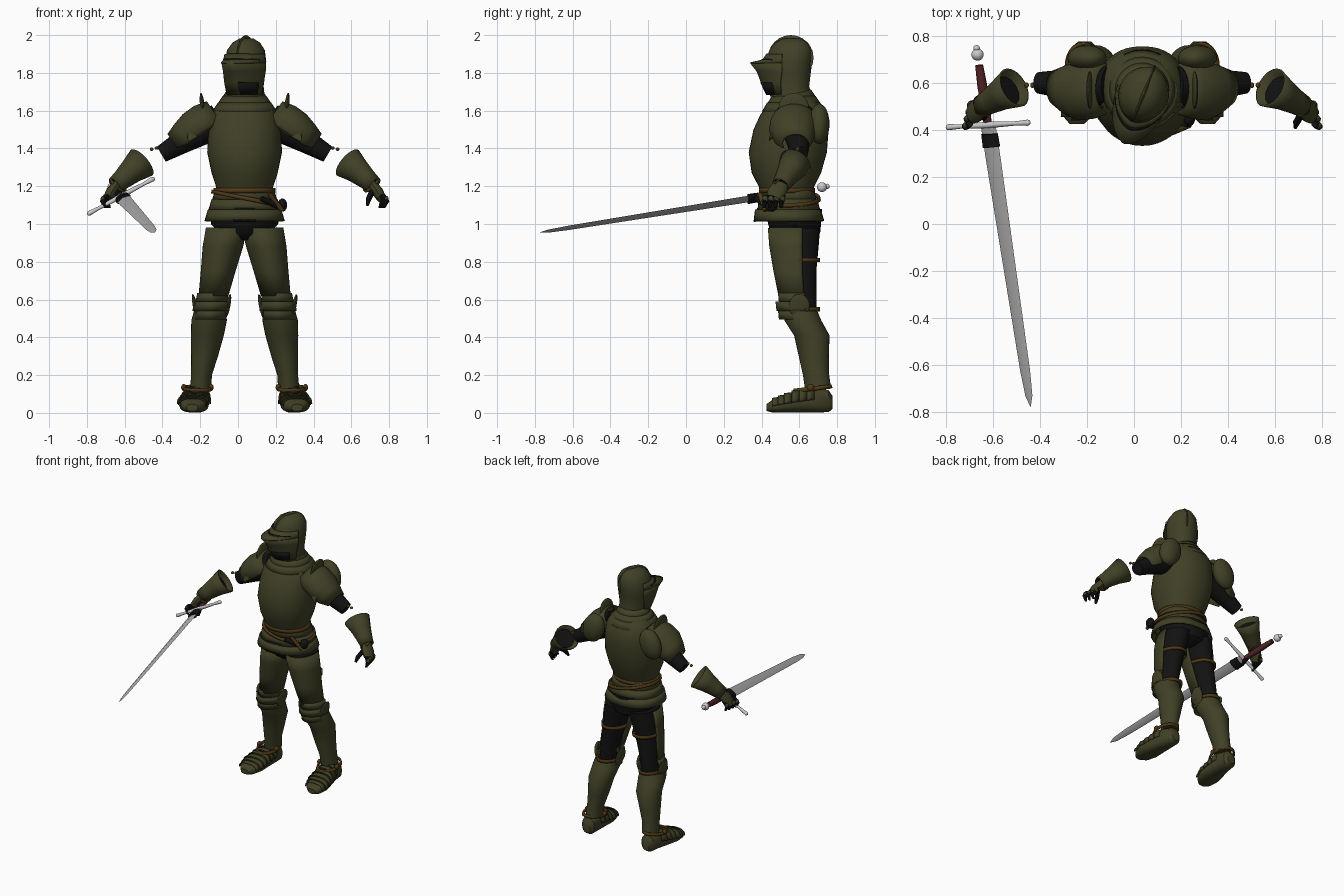
import bpy, bmesh, math
from mathutils import Vector, Matrix

cube = bpy.data.objects.get("Cube")
if cube:
    bpy.data.objects.remove(cube, do_unlink=True)

CX = 0.035  # body centre line


def material(name, r, g, b):
    m = bpy.data.materials.new(name)
    m.use_nodes = True
    m.diffuse_color = (r, g, b, 1)
    m.node_tree.nodes["Principled BSDF"].inputs["Base Color"].default_value = (r, g, b, 1)
    return m


OLIVE = material("olive_plate", 0.052, 0.052, 0.02)
BLACK = material("black_cloth", 0.006, 0.006, 0.006)
BROWN = material("brown_leather", 0.08, 0.04, 0.008)
STEEL = material("blade_steel", 0.42, 0.42, 0.42)
BRIGHT = material("bright_steel", 0.6, 0.6, 0.6)
RED = material("red_grip", 0.09, 0.018, 0.018)
X, Y, Z = Vector((1, 0, 0)), Vector((0, 1, 0)), Vector((0, 0, 1))


def finish(name, bm, mat, both=False, thick=0, angle=40):
    """Turn a bmesh into one object, or a left and right pair."""
    bmesh.ops.recalc_face_normals(bm, faces=bm.faces)
    for side in (("left_", "right_") if both else ("",)):
        me = bpy.data.meshes.new(side + name)
        bm.to_mesh(me)
        if side == "right_":
            me.transform(Matrix.Diagonal((-1, 1, 1, 1)))
            me.flip_normals()
        me.materials.append(mat)
        me.shade_smooth()
        me.set_sharp_from_angle(angle=math.radians(angle))
        ob = bpy.data.objects.new(side + name, me)
        ob.location.x = CX
        bpy.context.collection.objects.link(ob)
        if thick:
            mod = ob.modifiers.new("thickness", "SOLIDIFY")
            mod.thickness, mod.offset = thick, 0
    bm.free()


def loft(name, rows, mat, u=X, v=Y, arc=None, n=28, e=1.0, keel=0, thick=0,
         both=False, move=None, grow=0):
    """Skin elliptic rings (x, y, z, ru, rv); an arc makes an open shell."""
    bm, rings = bmesh.new(), []
    a0, a1 = arc or (0, 360)
    for x, y, z, ru, rv in rows:
        ring = []
        for i in range(n if not arc else n + 1):
            t = math.radians(a0 + (a1 - a0) * i / n)
            c, s = math.cos(t), math.sin(t)
            k = 1 + keel * max(0, -s) ** 12
            p = Vector((x, y, z)) + u * (ru + grow) * math.copysign(abs(c) ** e, c)
            p += v * (rv + grow) * math.copysign(abs(s) ** e, s) * k
            ring.append(bm.verts.new(move @ p if move else p))
        rings.append(ring)
    for lo, hi in zip(rings, rings[1:]):
        for i in range(n):
            j = (i + 1) % len(lo)
            bm.faces.new((lo[i], lo[j], hi[j], hi[i]))
    if not arc and not thick:
        bm.faces.new(rings[0])
        bm.faces.new(rings[-1])
    finish(name, bm, mat, both, thick)


def tube(name, rows, mat, both=False, side=None, n=12, flat=1.0, thick=0):
    """Loft (x, y, z, radius) rows, rings square to the whole path."""
    d = (Vector(rows[-1][:3]) - Vector(rows[0][:3])).normalized()
    u = side or d.cross(Z)
    u = (u - d * u.dot(d)).normalized()
    loft(name, [(*r, r[3] * flat) for r in rows], mat, u, d.cross(u), n=n,
         both=both, thick=thick)


def blob(name, centre, radii, mat, both=False, turn=0, move=None):
    bm = bmesh.new()
    bmesh.ops.create_uvsphere(bm, u_segments=20, v_segments=12, radius=1)
    m = Matrix.Translation(centre) @ Matrix.Rotation(turn, 4, "Y") @ Matrix.Diagonal((*radii, 1))
    bmesh.ops.transform(bm, matrix=move @ m if move else m, verts=bm.verts)
    finish(name, bm, mat, both)


# Cuirass, stepped collar, skirt plates
loft("cuirass", [(0, .535, 1.16, .145, .13), (0, .535, 1.2, .152, .145),
                 (0, .535, 1.27, .175, .18), (0, .543, 1.38, .198, .203),
                 (0, .56, 1.5, .192, .195), (0, .573, 1.58, .178, .172),
                 (0, .578, 1.63, .15, .138), (0, .575, 1.66, .12, .11)],
     OLIVE, n=40, e=.88, keel=.04)
for i in range(3):
    r, z = .168 - .025 * i, 1.595 + .035 * i
    loft(f"collar_plate_{i + 1}", [(0, .572, z, r, r - .002), (0, .57, z + .045, r - .03, r - .03)],
         OLIVE, thick=.008)
for i in range(3):
    r, z = .15 + .02 * i, 1.185 - .055 * i
    loft(f"skirt_plate_{i + 1}", [(0, .54, z, r, r - .02), (0, .545, z - .06, r + .018, r - .008)],
         OLIVE, thick=.01, n=36, e=.9)
loft("skirt_notch", [(0, .545, 1.012, .212, .186), (0, .543, 1.085, .19, .164)], BLACK,
     arc=(256, 284), n=6, e=.9, thick=.006)
loft("hips", [(0, .57, 1.08, .18, .15), (0, .575, 1.0, .178, .14),
              (0, .58, .95, .13, .13), (0, .58, .915, .05, .08)], BLACK)

# Belts and hip gear
loft("waist_belt", [(0, .535, 1.165, .158, .142), (0, .535, 1.19, .158, .142)], BROWN, thick=.012)
loft("slung_belt", [(.01, .54, 1.125, .182, .168), (.01, .54, 1.145, .178, .164)], BROWN,
     u=Vector((1, 0, -.2)), thick=.012)
tube("dagger_sheath", [(.09, .375, 1.135, .014), (.19, .43, 1.09, .018)], BLACK)
blob("hip_pouch", (.2, .45, 1.1), (.025, .035, .035), BLACK)
tube("pouch_strap", [(.13, .39, 1.16, .012), (.2, .42, 1.07, .012)], BROWN)

# Helmet, turned toward the right hand
TURN = Matrix.Translation((.005, .55, 0)) @ Matrix.Rotation(math.radians(-22), 4, "Z")
loft("helmet_skull", [(0, .005, 1.675, .098, .112), (0, 0, 1.73, .094, .104),
                      (0, 0, 1.8, .104, .112), (0, 0, 1.86, .108, .12),
                      (0, .005, 1.92, .097, .117), (0, .01, 1.96, .07, .09),
                      (0, .012, 1.982, .035, .05)], OLIVE, move=TURN)
blob("helmet_comb", (0, .005, 1.88), (.014, .13, .12), OLIVE, move=TURN)
visor = [(0, -.01, 1.685, .096, .115), (0, -.01, 1.75, .105, .15),
         (0, 0, 1.81, .112, .185), (0, 0, 1.853, .114, .222)]
loft("visor", visor, OLIVE, arc=(180, 360), e=1.25, thick=.008, move=TURN)
loft("visor_brow", [visor[-1], (0, 0, 1.868, .113, .15), (0, 0, 1.9, .108, .126)], OLIVE,
     arc=(180, 360), e=1.1, thick=.006, move=TURN)
loft("eye_slit", [(0, 0, 1.866, .115, .162), (0, 0, 1.874, .115, .146)], BLACK,
     arc=(205, 335), e=1.12, thick=.004, move=TURN)
loft("breath_holes", visor[:2], BLACK, arc=(285, 335), n=8, e=1.25, thick=.004,
     move=TURN, grow=.006)

# Arms
ARM_UP = Vector((.57, 0, .82))
tube("sleeve", [(.13, .59, 1.55, .09), (.22, .59, 1.505, .085), (.33, .595, 1.435, .062),
                (.44, .6, 1.37, .046)], BLACK, both=True, n=20)
for i in range(3):
    blob(f"sleeve_lace_{i + 1}", (.44 + .026 * i, .59, 1.408 - .006 * i), (.01, .012, .009),
         BROWN, both=True)
loft("shoulder_plate", [(.15, .575, 1.575, .1, .085), (.21, .57, 1.54, .118, .098),
                        (.27, .565, 1.5, .12, .095), (.32, .57, 1.455, .1, .085),
                        (.37, .58, 1.425, .07, .06)],
     OLIVE, u=Y, v=ARM_UP, arc=(-25, 205), thick=.01, both=True)
loft("shoulder_front_point", [(.2, .5, 1.55, .07, .04), (.25, .475, 1.5, .05, .035),
                              (.29, .44, 1.45, .012, .01)], OLIVE, u=X, v=Z, both=True)
blob("shoulder_back_plate", (.235, .705, 1.53), (.08, .055, .11), OLIVE, True, turn=-.35)
blob("shoulder_fin", (.222, .57, 1.615), (.013, .08, .08), OLIVE, True, turn=.12)

# Gauntlets and hands
tube("gauntlet_cuff", [(.545, .58, 1.325, .085), (.6, .55, 1.28, .064),
                       (.65, .52, 1.235, .05), (.685, .5, 1.205, .043)],
     OLIVE, both=True, n=20, thick=.008)
tube("forearm_lining", [(.57, .567, 1.305, .066), (.68, .5, 1.21, .036)], BLACK, both=True)
loft("wrist_strap", [(.665, .51, 1.215, .05, .046), (.675, .505, 1.205, .05, .046)], BROWN,
     u=Vector((.7, .1, .7)), v=Vector((.3, -.9, -.2)), thick=.008, both=True)
tube("hand_plate", [(.675, .505, 1.21, .042), (.705, .48, 1.17, .05), (.725, .465, 1.135, .042)],
     OLIVE, both=True, side=Y, flat=.6)
for i in range(4):
    y, x = .515 - .03 * i, .712 + .007 * i
    tube(f"finger_{i + 1}", [(x, y, 1.155, .014), (x + .018, y - .01, 1.12, .016),
                             (x + .004, y - .012, 1.085, .008)], BLACK, both=True, n=8)
    blob(f"knuckle_plate_{i + 1}", (x + .016, y - .006, 1.13), (.014, .016, .019), OLIVE, True)
tube("thumb", [(.675, .465, 1.17, .016), (.655, .43, 1.13, .015), (.65, .41, 1.1, .008)],
     BLACK, both=True, n=8)

# Legs
thigh = [(.095, .58, .98, .093, .13), (.115, .58, .88, .09, .122), (.14, .585, .75, .075, .105),
         (.165, .598, .62, .062, .092), (.175, .605, .52, .06, .085)]
loft("thigh", thigh, BLACK, both=True)
loft("thigh_plate", thigh[:4], OLIVE, arc=(170, 375), grow=.012, thick=.01, both=True)
for i, r in enumerate(((.128, .583, .82, .09, .122), (.172, .605, .56, .075, .1))):
    low = (r[0], r[1], r[2] - .022, r[3], r[4])
    loft(f"leg_strap_{i + 1}", [r, low], BROWN, arc=(-15, 195), thick=.01, both=True)
    blob(f"strap_buckle_{i + 1}", (r[0] + r[3], r[1] + .01, r[2] - .01), (.01, .022, .018),
         BROWN, True)
for i in range(3):
    z = .635 - .045 * i
    bulge = .082 + (.012 if i == 1 else 0)
    loft(f"knee_plate_{i + 1}", [(.17 + .004 * i, .595, z, bulge - .006, bulge + .016),
                                 (.174 + .004 * i, .598, z - .05, bulge, bulge + .014)],
         OLIVE, arc=(160, 380), keel=.06, thick=.009, both=True)
for name, x, turn in (("outer", .262, .2), ("inner", .088, -.2)):
    blob(f"knee_wing_{name}", (x, .6, .565), (.012, .055, .065), OLIVE, True, turn=turn)
loft("shin", [(.183, .61, .54, .085, .085), (.188, .62, .49, .094, .096),
              (.197, .668, .41, .087, .092), (.212, .678, .3, .071, .078),
              (.228, .69, .2, .055, .068), (.233, .7, .13, .056, .068)],
     OLIVE, keel=.04, both=True)

# Feet with overlapping toe plates and spur straps
foot = [(.245, .775, .055, .028, .035), (.246, .755, .062, .05, .058), (.25, .68, .07, .058, .068),
        (.26, .6, .06, .07, .058), (.268, .52, .047, .078, .045), (.274, .455, .035, .06, .032),
        (.278, .425, .028, .03, .018)]
loft("foot", foot, OLIVE, v=Z, e=.75, both=True)
for i in range(2, 5):
    a, b = foot[i], foot[i + 1]
    mid = tuple((p + q) / 2 for p, q in zip(a, b))
    for j, (p, q) in enumerate(((a, mid), (mid, b))):
        loft(f"toe_plate_{2 * i + j - 3}", [p, (*q[:3], q[3] + .008, q[4] + .008)], OLIVE,
             v=Z, e=.75, arc=(0, 180), n=16, grow=.002, thick=.005, both=True)
loft("ankle_strap", [(.25, .67, .118, .074, .1), (.25, .67, .138, .068, .094)], BROWN,
     v=Vector((0, 1, .12)), thick=.012, both=True)
for x in (.178, .322):
    blob("ankle_stud", (x, .66, .135), (.014, .02, .018), BROWN, True)

# Sword in the right hand, lying along one axis
START, TIP = Vector((-.665 - CX, .72, 1.195)), Vector((-.44 - CX, -.775, .955))
WIDE = Vector((.88, 0, .475))


def along(t, r):
    return (*START.lerp(TIP, t), r)


tube("blade", [along(.2, .036), along(.3, .036), along(.9, .024), along(.97, .017),
               along(1, .002)], STEEL, side=WIDE, n=4, flat=.25)
tube("blade_wrap", [along(.225, .04), along(.262, .042)], BLACK, side=WIDE, flat=.5)
tube("grip", [along(.03, .017), along(.09, .021), along(.19, .017)], RED, side=WIDE)
blob("pommel", START, (.026, .026, .026), BRIGHT)
blob("pommel_cap", START.lerp(TIP, -.018), (.014, .014, .014), BRIGHT)
hub = START.lerp(TIP, .2)
ends = [hub + WIDE * s + Y * s * .05 for s in (-.19, .19)]
tube("cross_guard", [(*ends[0], .013), (*ends[0].lerp(hub, .3), .009), (*hub, .014),
                     (*ends[1].lerp(hub, .3), .009), (*ends[1], .013)], BRIGHT)
for name, p in zip(("outer", "inner"), ends):
    blob(f"guard_knob_{name}", p, (.013, .013, .013), BRIGHT)
